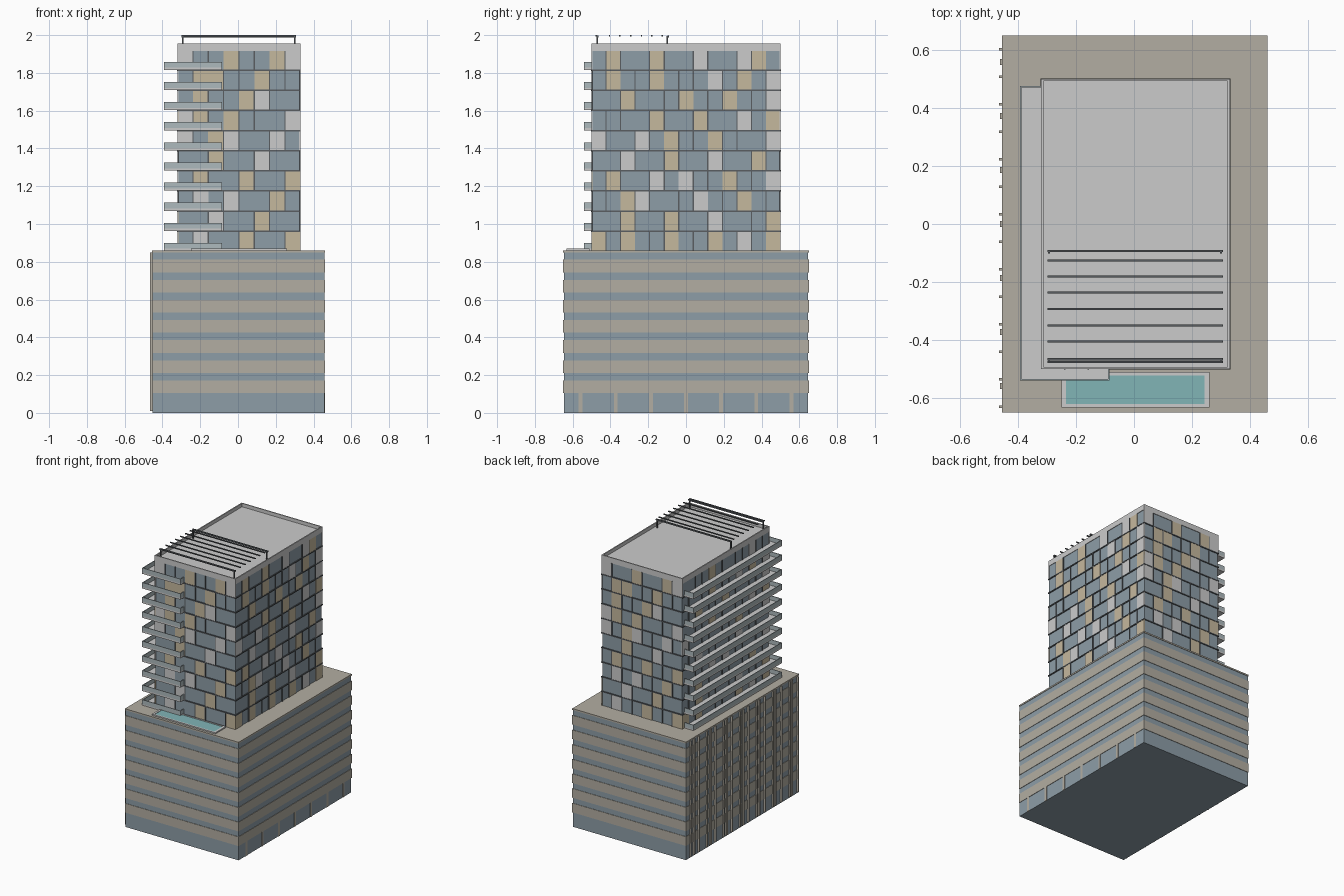
import bpy, bmesh
from mathutils import Matrix, Vector

if "Cube" in bpy.data.objects:
    bpy.data.objects.remove(bpy.data.objects["Cube"])


def material(name, rgb):
    m = bpy.data.materials.new(name)
    m.diffuse_color = (*rgb, 1)
    m.use_nodes = True
    m.node_tree.nodes["Principled BSDF"].inputs["Base Color"].default_value = m.diffuse_color
    return m


BEIGE = material("stone", (0.45, 0.42, 0.36))
GLASS = material("glass", (0.27, 0.34, 0.39))
WHITE = material("white_panel", (0.65, 0.64, 0.62))
TAN = material("tan_panel", (0.56, 0.48, 0.34))
DARK = material("dark_metal", (0.10, 0.11, 0.12))
WATER = material("water", (0.22, 0.46, 0.47))
RAIL = material("rail_glass", (0.42, 0.49, 0.51))


def boxes(name, mat, items):
    """One object from many boxes given as (x0, x1, y0, y1, z0, z1)."""
    bm = bmesh.new()
    for x0, x1, y0, y1, z0, z1 in items:
        mx = Matrix.Translation(((x0 + x1) / 2, (y0 + y1) / 2, (z0 + z1) / 2))
        mx = mx @ Matrix.Diagonal((x1 - x0, y1 - y0, z1 - z0, 1))
        bmesh.ops.create_cube(bm, size=1, matrix=mx)
    me = bpy.data.meshes.new(name)
    bm.to_mesh(me)
    bm.free()
    me.materials.append(mat)
    ob = bpy.data.objects.new(name, me)
    bpy.context.collection.objects.link(ob)
    return ob


def prism(name, mat, outline, z0, z1):
    bm = bmesh.new()
    face = bm.faces.new([bm.verts.new((x, y, z0)) for x, y in outline])
    ext = bmesh.ops.extrude_face_region(bm, geom=[face])
    for v in ext["geom"]:
        if isinstance(v, bmesh.types.BMVert):
            v.co.z = z1
    bmesh.ops.recalc_face_normals(bm, faces=bm.faces[:])
    me = bpy.data.meshes.new(name)
    bm.to_mesh(me)
    bm.free()
    me.materials.append(mat)
    ob = bpy.data.objects.new(name, me)
    bpy.context.collection.objects.link(ob)


# Podium: glass core with stone bands
PX0, PX1, PY, PT = -0.455, 0.46, 0.65, 0.86
FLOOR = 0.1065
boxes("podium_glass", GLASS, [(PX0 + .003, PX1 - .003, -PY + .003, PY - .003, 0, 0.85)])
bands = [(PX0, PX1, -PY, PY, 0.105 + i * FLOOR, 0.172 + i * FLOOR) for i in range(7)]
bands.append((PX0, PX1, -PY, PY, 0.849, PT))
boxes("podium_stone_bands", BEIGE, bands)

# Ground floor columns on the long sides, tall fins on the left
col_y = [-0.558 + i * 0.186 for i in range(7)]
boxes("ground_columns", BEIGE, [(PX1 - .01, PX1, y - .01, y + .01, 0, 0.106) for y in col_y])
boxes("left_columns", BEIGE, [(-0.462, PX0 + .01, y - .01, y + .01, 0.01, 0.85) for y in col_y])
boxes("left_fins", BEIGE, [(-0.465, PX0 + .01, y - .004, y + .004, 0.01, 0.85)
                           for y in [-0.63 + i * 0.0948 for i in range(14)]])

# Tower core
X0, X1, Y0, Y1, Z0, TOP, ROOF = -0.32, 0.33, -0.5, 0.5, 0.86, 1.955, 1.93
D = 0.004
boxes("tower_core", GLASS, [(X0 + D, X1 - D, Y0 + D, Y1 - D, Z0, 1.92)])
boxes("roof_deck", WHITE, [(X0 + .005, X1 - .005, Y0 + .005, Y1 - .005, 1.915, ROOF)])
T = 0.008
boxes("parapet", WHITE, [
    (X0, X1, Y0, Y0 + T, 1.915, TOP), (X0, X1, Y1 - T, Y1, 1.915, TOP),
    (X0, X0 + T, Y0 + T, Y1 - T, 1.915, TOP), (X1 - T, X1, Y0 + T, Y1 - T, 1.915, TOP)])

# Facade patterns, top floor first: B glass, T tan, W white
SHORT = ["WBBTBBTW", "BTTBBTBB", "BTBBTWBB", "WTBTBBBW", "WBTWBBWB",
         "BBTBBWBB", "BTBBTBBT", "BWBWBBTB", "BBWBBTBB", "BWBBTBBT"]
LONG = ["BTBBTBBWBBWTB", "BTBBTBBBWBTBW", "BBTBBBTBBTBBW", "BBBBTBBTBBWBT",
        "WBBWBTBBTBBBW", "BBWBBTBBWBBTB", "BTBBWBWBBTBBW", "BBTWBBBWBBTBB",
        "BBTBBTBBWBBBT", "TBTBBTBBTBWBT"]
# Floor n spans levels[n] to levels[n + 1]
levels = [Z0] + [0.962 + i * FLOOR for i in range(9)] + [1.915]


def side_box(side, a, b, z0, z1, out=0.0):
    """Thin box on a tower face; a and b run along the face."""
    if side == "front":
        return (a, b, Y0 - out, Y0 + D + .002, z0, z1)
    if side == "back":
        return (a, b, Y1 - D - .002, Y1 + out, z0, z1)
    if side == "right":
        return (X1 - D - .002, X1 + out, a, b, z0, z1)
    return (X0 - out, X0 + D + .002, a, b, z0, z1)


panels = {"T": [], "W": []}
mullions = []
for side in ("front", "back", "right", "left"):
    short = side in ("front", "back")
    rows, (s, e) = (SHORT, (X0, X1)) if short else (LONG, (Y0, Y1))
    n = len(rows[0])
    w = (e - s) / n
    for r, row in enumerate(rows):
        z0, z1 = levels[9 - r], levels[10 - r]
        cells = row if side in ("front", "right") else row[::-1]
        for c, kind in enumerate(cells):
            if kind in panels and not (side == "left" and c % 2):
                panels[kind].append(side_box(side, s + c * w, s + (c + 1) * w, z0, z1))
            # mullion on the edge of each cell
            if c and (c + r) % 3 != 0:
                x = s + c * w
                mullions.append(side_box(side, x - .003, x + .003, z0, z1, 0.001))
boxes("tan_panels", TAN, panels["T"])
boxes("white_panels", WHITE, panels["W"])
boxes("mullions", DARK, mullions)
boxes("floor_lines", DARK, [(X0 - .002, X1 + .002, Y0 - .002, Y1 + .002, z - .004, z + .004)
                            for z in levels[1:-1]])

# Wraparound balconies: L-shaped slabs with glass rails
BX, BY, BXE, BYE = -0.393, -0.54, -0.085, 0.475
R = 0.005
rails = []
for i in range(10):
    z = 0.857 + i * FLOOR
    prism("balcony_slab_%d" % (i + 1), WHITE,
          [(BX, BY), (BXE, BY), (BXE, Y0 + .003), (X0 + .003, Y0 + .003),
           (X0 + .003, BYE), (BX, BYE)], z, z + 0.012)
    a, b = z + 0.010, z + 0.043
    rails += [(BX, BXE, BY, BY + R, a, b), (BX, BX + R, BY + R, BYE, a, b),
              (BXE - R, BXE, BY + R, Y0, a, b), (BX + R, X0, BYE - R, BYE, a, b)]
boxes("balcony_rails", RAIL, rails)

# Pool on the podium deck
boxes("pool_surround", WHITE, [
    (-0.25, 0.26, -0.632, -0.620, PT - .002, 0.869), (-0.25, 0.26, -0.522, -0.510, PT - .002, 0.869),
    (-0.25, -0.235, -0.620, -0.522, PT - .002, 0.869), (0.243, 0.26, -0.620, -0.522, PT - .002, 0.869)])
boxes("pool_water", WATER, [(-0.235, 0.243, -0.620, -0.522, PT - .002, 0.866)])

# Roof pergola: posts, two beams and slats
boxes("pergola_posts", DARK, [(x - .004, x + .004, y - .004, y + .004, ROOF - .002, 1.994)
                              for x in (-0.293, 0.300) for y in (-0.470, -0.098)])
boxes("pergola_beams", DARK, [(-0.298, 0.306, y - .004, y + .004, 1.988, 1.998)
                              for y in (-0.466, -0.093)])
boxes("pergola_slats", DARK, [(-0.298, 0.306, y - .0035, y + .0035, 1.993, 2.0)
                              for y in (-0.476, -0.405, -0.350, -0.293, -0.236, -0.181, -0.126)])
